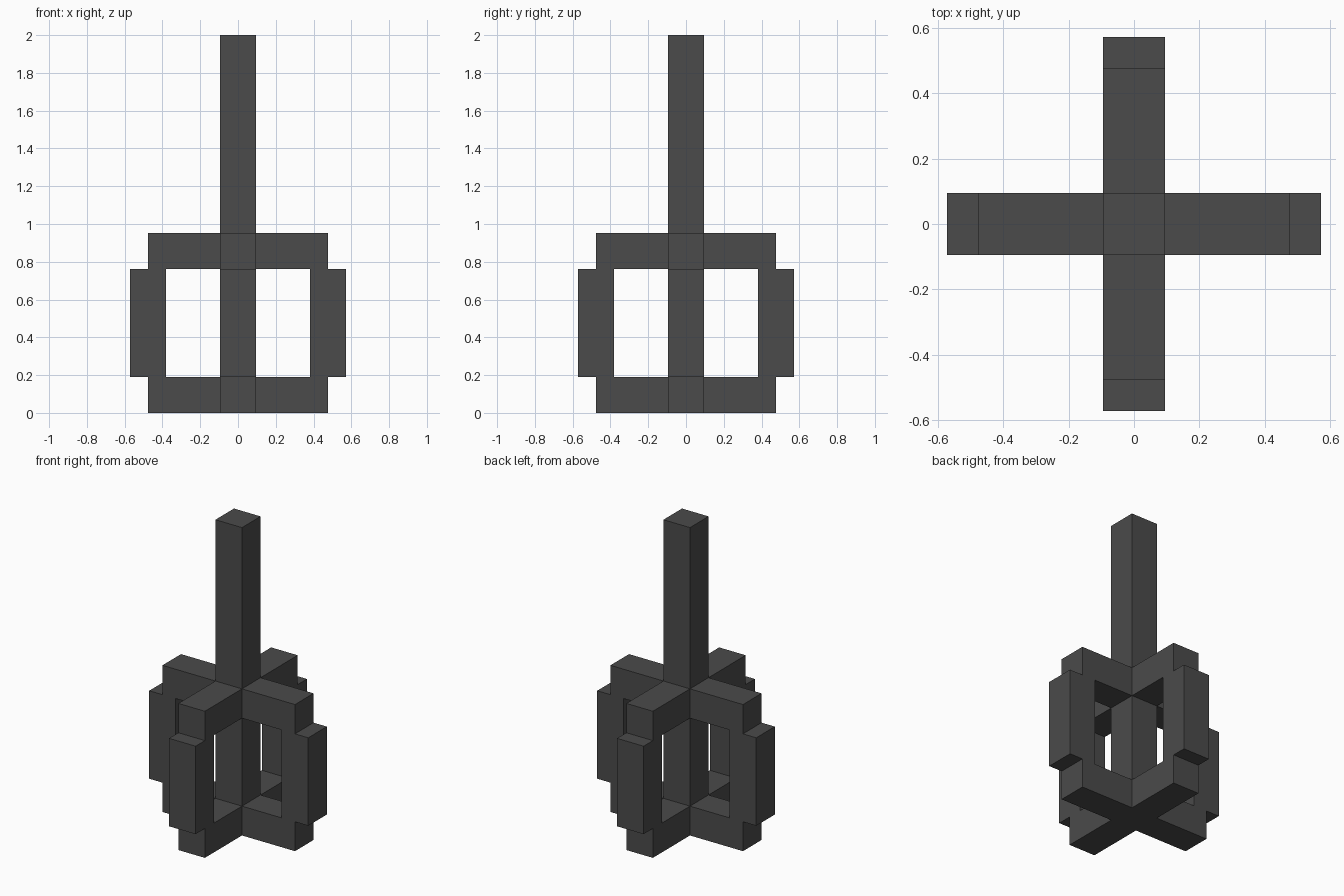
import bpy
import bmesh
import math
from mathutils import Matrix

if "Cube" in bpy.data.objects:
    bpy.data.objects.remove(bpy.data.objects["Cube"])

U = 2 / 21  # block unit: the model is 21 units tall

iron = bpy.data.materials.new("dark_grey_iron")
iron.diffuse_color = (0.07, 0.07, 0.07, 1)
iron.use_nodes = True
iron.node_tree.nodes["Principled BSDF"].inputs["Base Color"].default_value = iron.diffuse_color


def extruded(name, profile, turn=0.0):
    """Extrude an (x, z) profile two units thick along y, then turn it about z."""
    bm = bmesh.new()
    face = bm.faces.new([bm.verts.new((x * U, -U, z * U)) for x, z in profile])
    ext = bmesh.ops.extrude_face_region(bm, geom=[face])
    verts = [v for v in ext["geom"] if isinstance(v, bmesh.types.BMVert)]
    bmesh.ops.translate(bm, verts=verts, vec=(0, 2 * U, 0))
    bmesh.ops.recalc_face_normals(bm, faces=bm.faces)
    bm.transform(Matrix.Rotation(turn, 4, "Z"))
    mesh = bpy.data.meshes.new(name)
    bm.to_mesh(mesh)
    bm.free()
    mesh.materials.append(iron)
    obj = bpy.data.objects.new(name, mesh)
    bpy.context.collection.objects.link(obj)
    return obj


# Central post running the full height
extruded("central_post", [(-1, 0), (1, 0), (1, 21), (-1, 21)])

# Four bracket-shaped cage arms: lower arm, stepped-out upright, upper arm
bracket = [(1, 0), (5, 0), (5, 2), (6, 2), (6, 8), (5, 8),
           (5, 10), (1, 10), (1, 8), (4, 8), (4, 2), (1, 2)]
for i, side in enumerate(("right", "back", "left", "front")):
    extruded(f"cage_arm_{side}", bracket, i * math.pi / 2)
